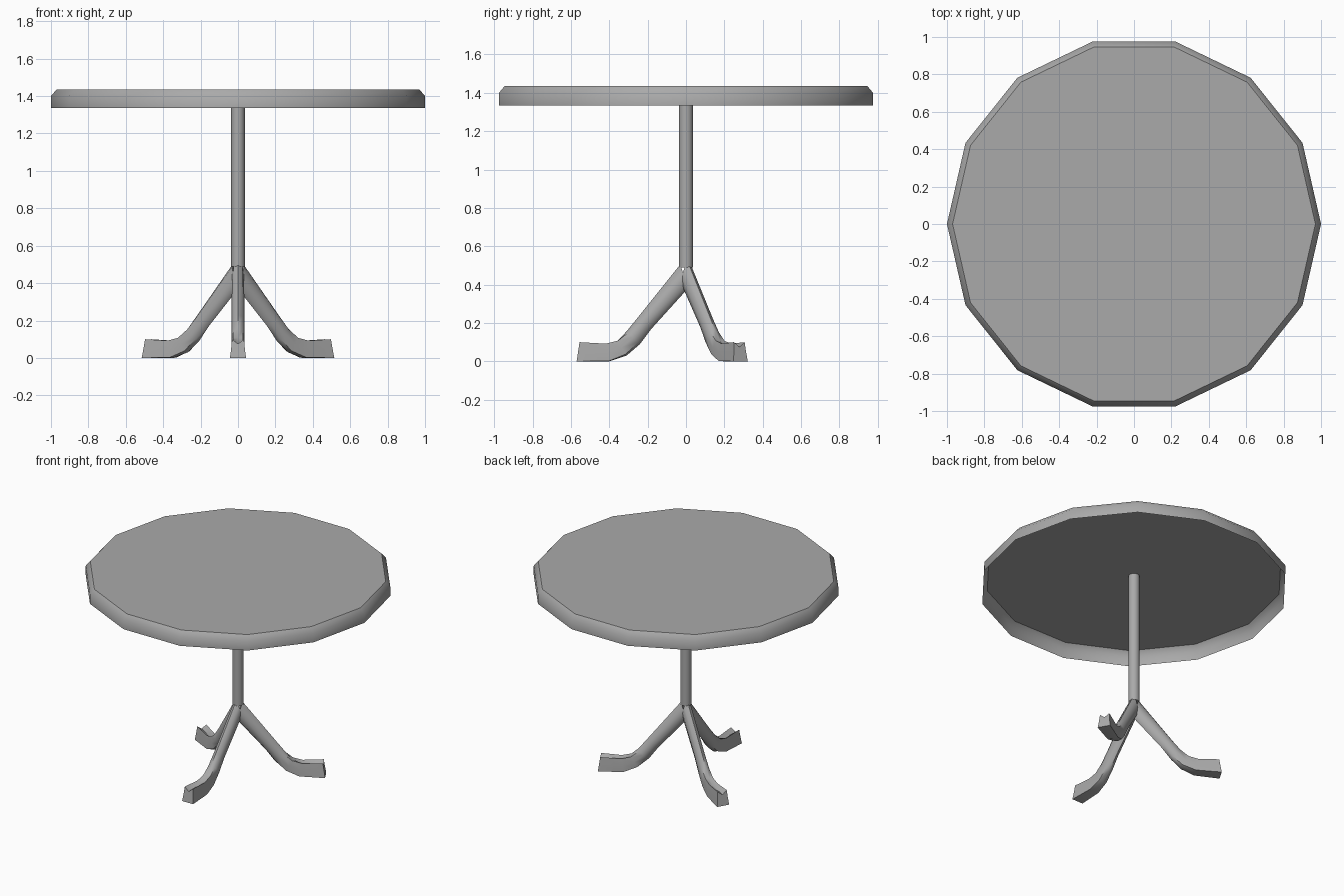
import bpy, bmesh, math
from mathutils import Matrix

cube = bpy.data.objects.get("Cube")
if cube:
    bpy.data.objects.remove(cube)

grey = bpy.data.materials.new("plain grey")
grey.use_nodes = True
GREY = (0.4, 0.4, 0.4, 1)
grey.diffuse_color = GREY
grey.node_tree.nodes["Principled BSDF"].inputs["Base Color"].default_value = GREY


def finish(name, bm):
    mesh = bpy.data.meshes.new(name)
    bm.to_mesh(mesh)
    bm.free()
    mesh.materials.append(grey)
    obj = bpy.data.objects.new(name, mesh)
    bpy.context.collection.objects.link(obj)
    return obj


def ring(bm, radius, z, sides):
    step = 2 * math.pi / sides
    return [bm.verts.new((radius * math.cos(i * step), radius * math.sin(i * step), z))
            for i in range(sides)]


def bridge(bm, a, b):
    n = len(a)
    for i in range(n):
        j = (i + 1) % n
        bm.faces.new((a[i], a[j], b[j], b[i])).smooth = True


# Table top: a chamfered shell, open underneath
bm = bmesh.new()
rings = [ring(bm, r, z, 14) for r, z in ((1, 1.335), (1, 1.4), (0.97, 1.435))]
for a, b in zip(rings, rings[1:]):
    bridge(bm, a, b)
bm.faces.new(rings[-1])
finish("table_top", bm)

# Central post
bm = bmesh.new()
low, high = ring(bm, 0.037, 0.49, 12), ring(bm, 0.037, 1.433, 12)
bridge(bm, low, high)
bm.faces.new(high)
bm.faces.new(low[::-1])
finish("post", bm)

# Cross-sections as (sideways, up) in the range -1 to 1
ROUND = [(math.cos(i * math.pi / 4), math.sin(i * math.pi / 4)) for i in range(8)]
FOOT = [(0.85, 0), (0.75, 1), (0, 0.5), (-0.75, 1), (-0.85, 0), (-1, -1), (0, -1), (1, -1)]

# Leg stations: upper edge (r, z), lower edge (r, z), half width, foot blend
STATIONS = [
    ((0.03, 0.505), (-0.01, 0.38), 0.033, 0),
    ((0.25, 0.23), (0.18, 0.17), 0.034, 0),
    ((0.31, 0.16), (0.24, 0.09), 0.035, 0.1),
    ((0.36, 0.115), (0.31, 0.03), 0.036, 0.4),
    ((0.42, 0.095), (0.40, 0), 0.038, 0.8),
    ((0.555, 0.1), (0.57, 0), 0.043, 1),
]


def build_leg(name, angle):
    bm = bmesh.new()
    loops = []
    for (tr, tz), (br, bz), width, blend in STATIONS:
        loop = []
        for (rx, ry), (fx, fy) in zip(ROUND, FOOT):
            side = rx + (fx - rx) * blend
            up = (ry + (fy - ry) * blend + 1) / 2
            loop.append(bm.verts.new((br + (tr - br) * up, side * width, bz + (tz - bz) * up)))
        loops.append(loop)
    for a, b in zip(loops, loops[1:]):
        bridge(bm, a, b)
    bm.faces.new(loops[0])
    bm.faces.new(loops[-1])
    bmesh.ops.recalc_face_normals(bm, faces=bm.faces)
    bm.transform(Matrix.Rotation(math.radians(angle), 4, "Z"))
    obj = finish(name, bm)
    bpy.ops.object.select_all(action="DESELECT")
    obj.select_set(True)
    bpy.context.view_layer.objects.active = obj
    bpy.ops.object.shade_smooth_by_angle(angle=math.radians(50))


# Three curved legs around the post
for name, angle in (("front_leg", -90), ("left_leg", 30), ("right_leg", 150)):
    build_leg(name, angle)
